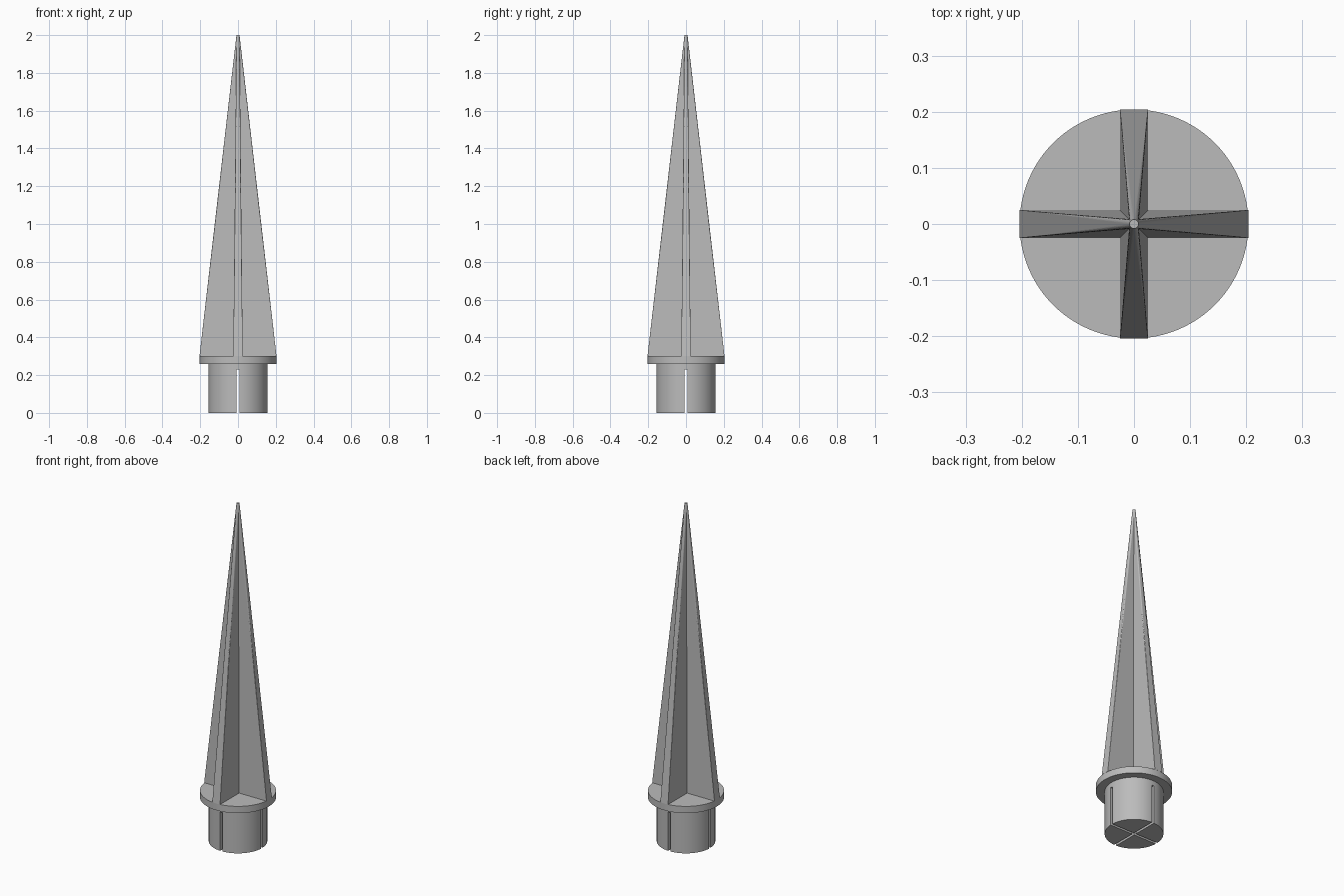
import bpy, bmesh, math
from mathutils import Matrix

cube = bpy.data.objects.get("Cube")
if cube:
    bpy.data.objects.remove(cube, do_unlink=True)

grey = bpy.data.materials.new("plain grey")
grey.use_nodes = True
COLOUR = (0.5, 0.5, 0.5, 1)
grey.diffuse_color = COLOUR
grey.node_tree.nodes["Principled BSDF"].inputs["Base Color"].default_value = COLOUR

FLANGE_Z, FIN_Z, TOP_Z = 0.26, 0.30, 2.0
FLANGE_R, SOCKET_R, TIP_R = 0.204, 0.157, 0.008
FIN_HALF = 0.025
SLOT_W, SLOT_TOP = 0.014, 0.23


def make_object(name, bm):
    bmesh.ops.recalc_face_normals(bm, faces=bm.faces[:])
    mesh = bpy.data.meshes.new(name)
    bm.to_mesh(mesh)
    bm.free()
    mesh.materials.append(grey)
    obj = bpy.data.objects.new(name, mesh)
    bpy.context.collection.objects.link(obj)
    return obj


def cylinder(name, radius, z0, z1):
    bm = bmesh.new()
    bmesh.ops.create_cone(bm, cap_ends=True, segments=96, radius1=radius, radius2=radius,
                          depth=z1 - z0, matrix=Matrix.Translation((0, 0, (z0 + z1) / 2)))
    return make_object(name, bm)


def box(name, sx, sy, z0, z1):
    bm = bmesh.new()
    bmesh.ops.create_cube(bm, size=1, matrix=Matrix.Translation((0, 0, (z0 + z1) / 2))
                          @ Matrix.Diagonal((sx, sy, z1 - z0, 1)))
    return make_object(name, bm)


def fin(name, angle):
    # Hull between a flat bar at the base and a tiny disc at the tip
    bm = bmesh.new()
    for x in (-FLANGE_R, FLANGE_R):
        for y in (-FIN_HALF, FIN_HALF):
            bm.verts.new((x, y, FIN_Z))
    for i in range(32):
        a = math.tau * i / 32
        bm.verts.new((TIP_R * math.cos(a), TIP_R * math.sin(a), TOP_Z))
    bmesh.ops.convex_hull(bm, input=bm.verts[:])
    bmesh.ops.rotate(bm, verts=bm.verts[:], matrix=Matrix.Rotation(angle, 3, "Z"))
    return make_object(name, bm)


# Crossed tapering fins
fin("fin_across", 0)
fin("fin_along", math.pi / 2)

# Flange under the fins, squared off where the fins meet its rim
flange = cylinder("flange", FLANGE_R, FLANGE_Z, FIN_Z)

# Plug with two crossed slots open at the bottom
plug = cylinder("slotted_plug", SOCKET_R, 0, FLANGE_Z)
for name, sx, sy in (("slot_cutter_x", 1, SLOT_W), ("slot_cutter_y", SLOT_W, 1)):
    cutter = box(name, sx, sy, -0.1, SLOT_TOP)
    cutter.hide_render = True
    cutter.hide_viewport = True
    cut = plug.modifiers.new(name, "BOOLEAN")
    cut.operation = "DIFFERENCE"
    cut.solver = "EXACT"
    cut.object = cutter

# Smooth round walls, sharp edges kept
bpy.ops.object.select_all(action="DESELECT")
for obj in (flange, plug):
    obj.select_set(True)
bpy.context.view_layer.objects.active = plug
bpy.ops.object.shade_smooth_by_angle(angle=math.radians(30))
